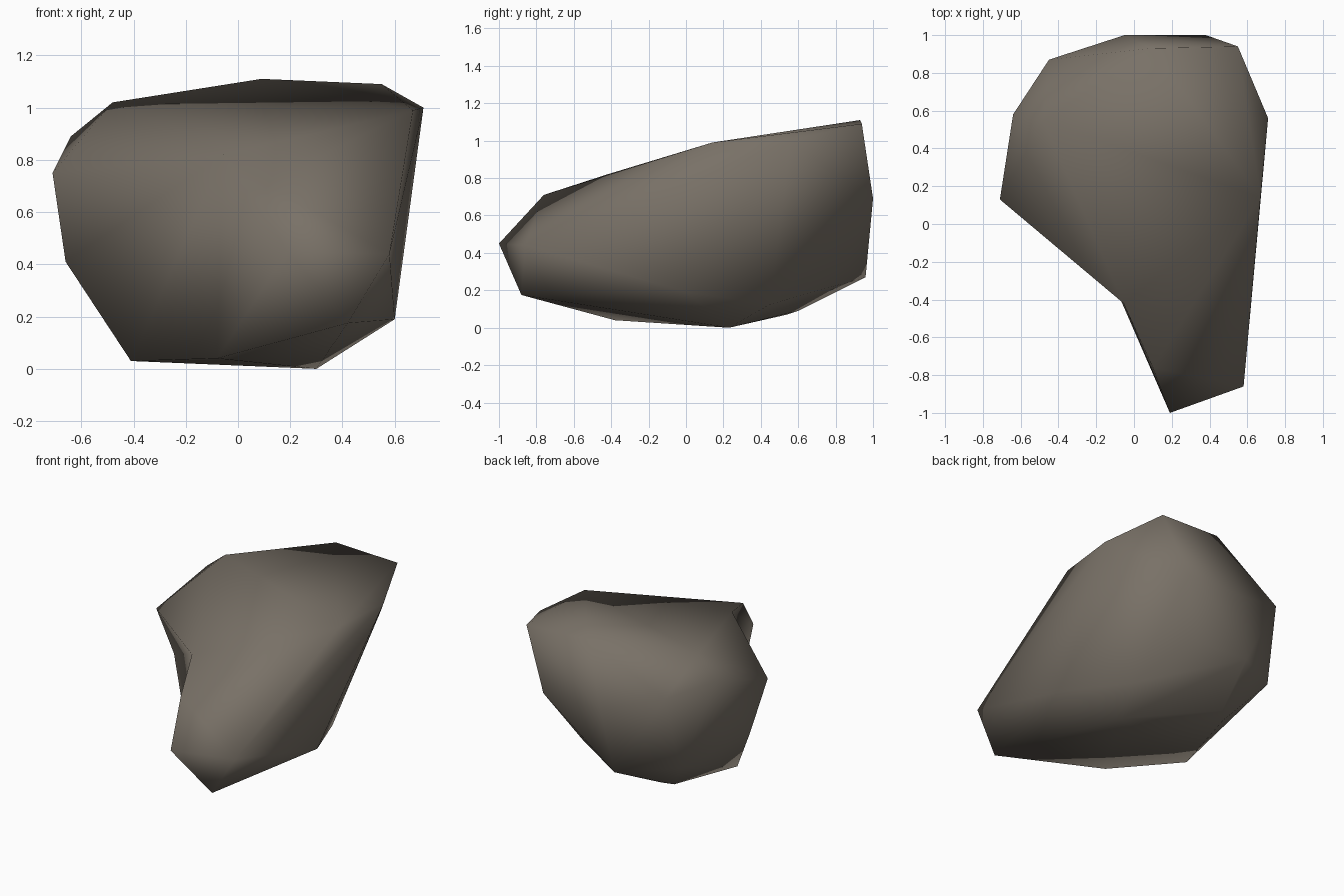
import bpy, bmesh
from mathutils import Vector

if "Cube" in bpy.data.objects:
    bpy.data.objects.remove(bpy.data.objects["Cube"])

# Corner points of the boulder, grouped by region
corners = {
    "front_tip": [(.19, -1, .45), (.42, -.88, .175), (.58, -.86, .44),
                  (.10, -.76, .71)],
    "top": [(.67, .14, .99), (.71, .56, 1.0), (.55, .94, 1.09),
            (.09, .93, 1.11), (-.48, .545, 1.02)],
    "left": [(-.64, .58, .89), (-.71, .13, .75), (-.66, .25, .41)],
    "back": [(-.45, .87, .82), (-.05, 1.0, .69), (.38, 1.0, .69),
             (.21, .82, .35), (-.13, .96, .27), (-.48, .75, .31)],
    "bottom": [(-.41, .03, .03), (.30, .23, 0), (-.23, .60, .09),
               (-.29, .54, .07), (.60, 0, .19), (.40, .45, .125)],
}
# Hollow on the left flank: (bulged-out hull position, final pulled-in position)
hollow = [((-.42, -.50, .78), (-.055, -.42, .82)),
          ((-.12, -.45, .0), (-.08, -.38, .04))]

# Wrap a hull round the corners, then push the hollow in
bm = bmesh.new()
for group in corners.values():
    for p in group:
        bm.verts.new(p)
pulled = [(bm.verts.new(out), Vector(final)) for out, final in hollow]
bmesh.ops.convex_hull(bm, input=bm.verts[:])
for v, final in pulled:
    if v.is_valid:
        v.co = final
loose = [v for v in bm.verts if not v.link_faces]
bmesh.ops.delete(bm, geom=loose, context='VERTS')
bmesh.ops.recalc_face_normals(bm, faces=bm.faces[:])
for f in bm.faces:
    f.smooth = True

mesh = bpy.data.meshes.new("boulder")
bm.to_mesh(mesh)
bm.free()

# Single stone colour
stone = bpy.data.materials.new("warm grey stone")
stone.diffuse_color = (.19, .165, .135, 1)
stone.use_nodes = True
stone.node_tree.nodes["Principled BSDF"].inputs["Base Color"].default_value = stone.diffuse_color
mesh.materials.append(stone)
boulder = bpy.data.objects.new("boulder", mesh)
bpy.context.collection.objects.link(boulder)
